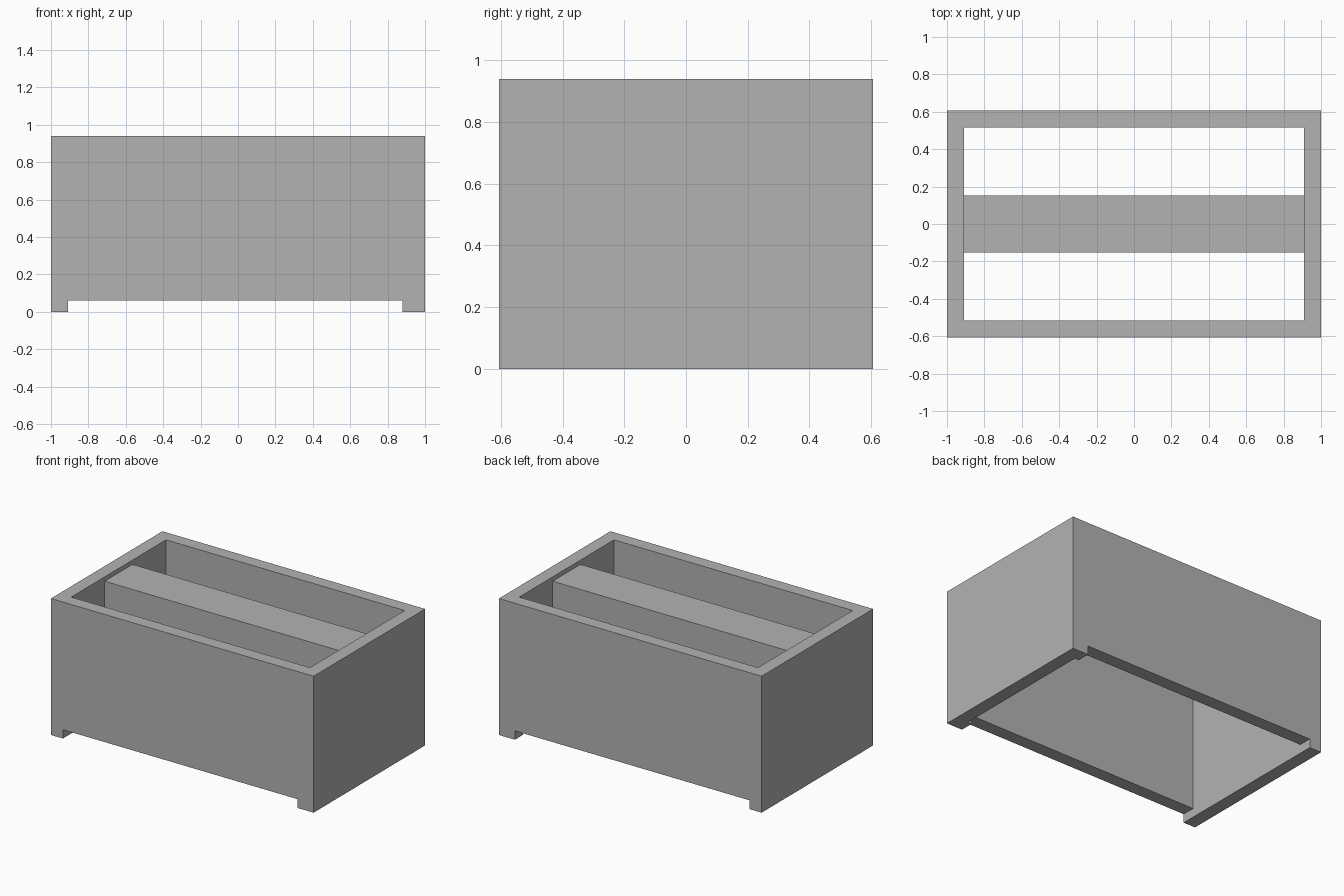
import bpy
import bmesh

if "Cube" in bpy.data.objects:
    bpy.data.objects.remove(bpy.data.objects["Cube"])

UNIT = 2 / 66                      # module that all dimensions follow
LENGTH, DEPTH, HEIGHT, WALL = (n * UNIT for n in (66, 40, 31, 3))
NOTCH = 2 * UNIT
INNER_X = LENGTH / 2 - WALL
INNER_Y = DEPTH / 2 - WALL

grey = bpy.data.materials.new("plain_grey")
grey.use_nodes = True
colour = (0.45, 0.45, 0.45, 1)
grey.diffuse_color = colour
grey.node_tree.nodes["Principled BSDF"].inputs["Base Color"].default_value = colour


def extrude_profile(name, points, y0, y1):
    """Extrude an x-z outline from y0 to y1."""
    bm = bmesh.new()
    face = bm.faces.new([bm.verts.new((x, y0, z)) for x, z in points])
    result = bmesh.ops.extrude_face_region(bm, geom=[face])
    moved = [v for v in result["geom"] if isinstance(v, bmesh.types.BMVert)]
    bmesh.ops.translate(bm, verts=moved, vec=(0, y1 - y0, 0))
    bmesh.ops.recalc_face_normals(bm, faces=bm.faces)
    mesh = bpy.data.meshes.new(name)
    bm.to_mesh(mesh)
    bm.free()
    mesh.materials.append(grey)
    obj = bpy.data.objects.new(name, mesh)
    bpy.context.collection.objects.link(obj)
    return obj


def box(name, x, y, z0, z1):
    return extrude_profile(name, [(-x, z0), (x, z0), (x, z1), (-x, z1)], -y, y)


# Outer body with the raised underside; the right foot is one unit wider
half = LENGTH / 2
foot_right = half - 4 * UNIT
outline = [(-half, 0), (-INNER_X, 0), (-INNER_X, NOTCH), (foot_right, NOTCH),
           (foot_right, 0), (half, 0), (half, HEIGHT), (-half, HEIGHT)]
body = extrude_profile("box_walls", outline, -DEPTH / 2, DEPTH / 2)

# Open the body from top to bottom
cutter = box("opening_cutter", INNER_X, INNER_Y, -0.2, HEIGHT + 0.2)
cutter.hide_render = True
cut = body.modifiers.new("opening", "BOOLEAN")
cut.operation = "DIFFERENCE"
cut.solver = "EXACT"
cut.object = cutter
bpy.context.view_layer.objects.active = body
bpy.ops.object.modifier_apply(modifier=cut.name)
bpy.data.objects.remove(cutter)

# Square beam between the end walls, just below the rim
beam_top = HEIGHT - UNIT
box("centre_beam", INNER_X, 5 * UNIT, beam_top - 10 * UNIT, beam_top)
